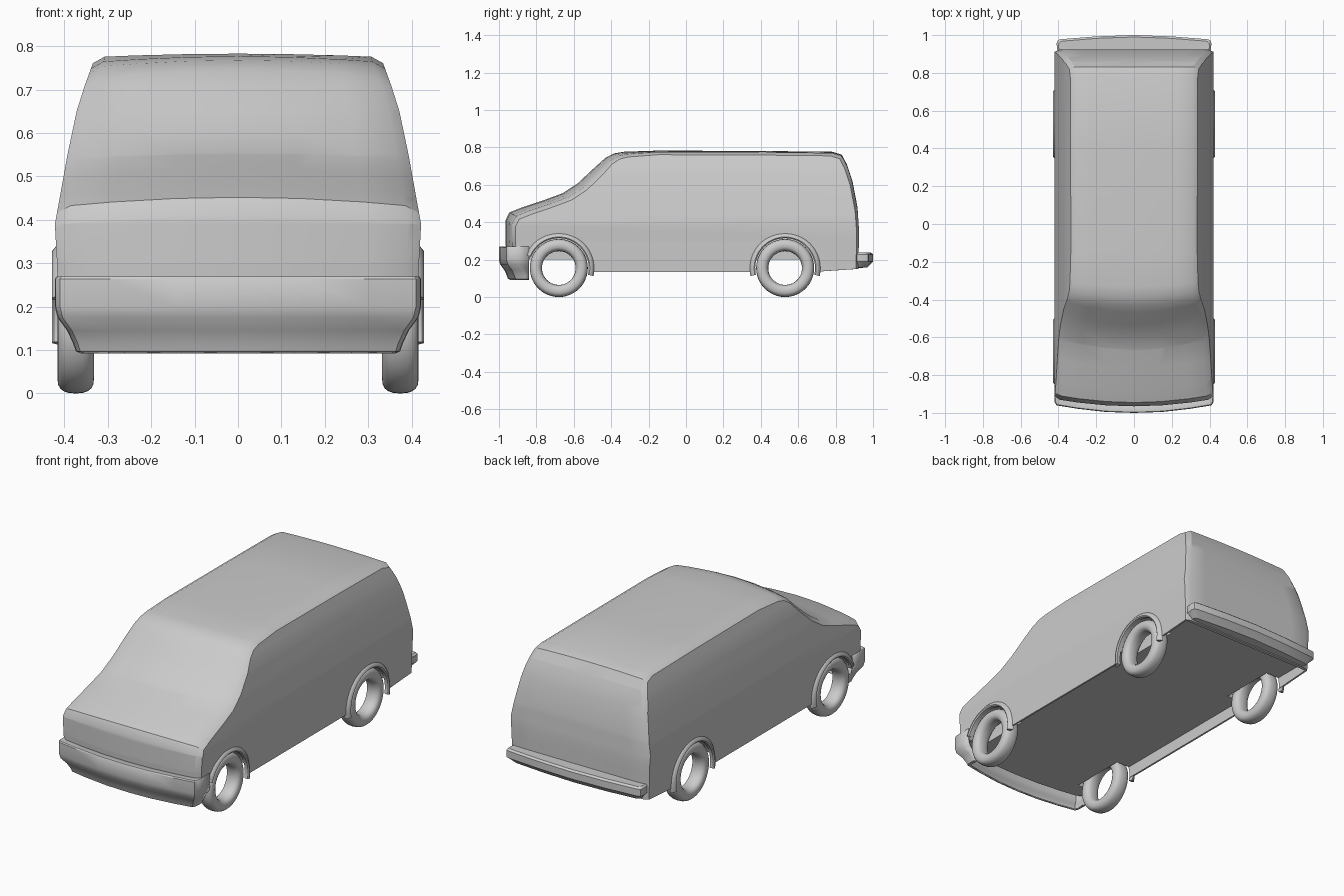
import bpy, bmesh, math

if "Cube" in bpy.data.objects:
    bpy.data.objects.remove(bpy.data.objects["Cube"])

WHEELS = {"front": -0.68, "rear": 0.53}
AXLE_Z = 0.155


def finish(name, bm, angle=30):
    bmesh.ops.recalc_face_normals(bm, faces=bm.faces)
    me = bpy.data.meshes.new(name)
    bm.to_mesh(me)
    bm.free()
    ob = bpy.data.objects.new(name, me)
    bpy.context.collection.objects.link(ob)
    smooth(ob, angle)
    return ob


def activate(ob):
    bpy.ops.object.select_all(action='DESELECT')
    ob.select_set(True)
    bpy.context.view_layer.objects.active = ob


def smooth(ob, angle):
    activate(ob)
    bpy.ops.object.shade_smooth_by_angle(angle=math.radians(angle))


def clamp(v):
    return max(0.0, min(1.0, v))


def skin(bm, rings, close_ring, close_loop=False):
    """Join rows of points with quads."""
    vs = [[bm.verts.new(p) for p in r] for r in rings]
    n = len(vs[0])
    for i in range(len(vs) if close_loop else len(vs) - 1):
        a, b = vs[i], vs[(i + 1) % len(vs)]
        for j in range(n if close_ring else n - 1):
            k = (j + 1) % n
            bm.faces.new((a[j], a[k], b[k], b[j]))
    return vs


# Body: side profile lofted across the width, then narrowed towards the roof
PROFILE = [(-0.96, 0.20), (-0.965, 0.30), (-0.965, 0.41), (-0.945, 0.452), (-0.88, 0.478),
           (-0.76, 0.518), (-0.66, 0.555), (-0.58, 0.607), (-0.50, 0.682), (-0.43, 0.745),
           (-0.385, 0.768), (-0.33, 0.777), (-0.15, 0.783), (0.40, 0.781), (0.78, 0.777),
           (0.832, 0.762), (0.86, 0.71), (0.89, 0.62), (0.917, 0.48), (0.925, 0.36),
           (0.922, 0.15), (0.70, 0.135), (-0.82, 0.135), (-0.88, 0.20)]
WIDTHS = [(0.10, 0.412), (0.30, 0.417), (0.39, 0.422), (0.45, 0.411), (0.55, 0.393),
          (0.65, 0.372), (0.71, 0.353), (0.765, 0.333), (0.80, 0.325)]


def half_width(z):
    for (z0, w0), (z1, w1) in zip(WIDTHS, WIDTHS[1:]):
        if z <= z1:
            return w0 + (w1 - w0) * (z - z0) / (z1 - z0)
    return WIDTHS[-1][1]


def body_point(u, y, z):
    front = clamp((-0.2 - y) / 0.3)
    high = clamp((z - 0.3) / 0.12)
    edge = 1 if abs(u) == 1 else 0
    y2 = y * (1 - 0.014 * edge) + 0.04 * u * u * front
    z2 = z - high * (u * u * (0.008 + 0.014 * front) + 0.014 * edge)
    return (u, y2, z2)


bm = bmesh.new()
rings = [[body_point(u, y, z) for y, z in PROFILE]
         for u in (-1, -0.93, -0.7, -0.35, 0, 0.35, 0.7, 0.93, 1)]
vs = skin(bm, rings, True)
bm.faces.new(vs[0])
bm.faces.new(vs[-1])
for z, _ in WIDTHS[1:-2]:
    bmesh.ops.bisect_plane(bm, geom=bm.verts[:] + bm.edges[:] + bm.faces[:],
                           plane_co=(0, 0, z), plane_no=(0, 0, 1))
for v in bm.verts:
    v.co.x *= half_width(v.co.z)
body = finish("body", bm)


# Cutters: hollow underside and wheel wells
def box_cutter():
    bpy.ops.mesh.primitive_cube_add(size=1, location=(0, -0.15, 0.1))
    bpy.context.object.scale = (0.806, 2.11, 0.2)
    return bpy.context.object


def well_cutter(x, y):
    bpy.ops.mesh.primitive_cylinder_add(vertices=48, radius=0.164, depth=0.3,
                                        location=(x, y, AXLE_Z), rotation=(0, math.pi / 2, 0))
    return bpy.context.object


cutters = [box_cutter()] + [well_cutter(s * 0.473, y) for s in (-1, 1) for y in WHEELS.values()]
for c in cutters:
    m = body.modifiers.new("cut", 'BOOLEAN')
    m.operation = 'DIFFERENCE'
    m.solver = 'EXACT'
    m.object = c
    activate(body)
    bpy.ops.object.modifier_apply(modifier=m.name)
    bpy.data.objects.remove(c)
smooth(body, 30)


# Wheels and arch flares: sections (radius, x) turned about the axle
def lathe(name, section, side, y, a0, a1, steps, angle):
    full = a1 - a0 == 360
    rings = []
    for i in range(steps if full else steps + 1):
        a = math.radians(a0 + (a1 - a0) * i / steps)
        rings.append([(side * x, y + r * math.cos(a), AXLE_Z + r * math.sin(a))
                      for r, x in section])
    bm = bmesh.new()
    vs = skin(bm, rings, True, full)
    if not full:
        bm.faces.new(vs[0])
        bm.faces.new(vs[-1])
    return finish(name, bm, angle)


def power(v):
    return math.copysign(abs(v) ** 0.8, v)


tyre = [(0.1225 + 0.0325 * power(math.cos(t)), 0.374 + 0.042 * power(math.sin(t)))
        for t in (2 * math.pi * k / 20 for k in range(20))]
flare = [(0.160, 0.405), (0.160, 0.424), (0.166, 0.429), (0.174, 0.428), (0.188, 0.416),
         (0.190, 0.405)]
for label, y in WHEELS.items():
    for side, s in (("left", -1), ("right", 1)):
        lathe(f"{label}_{side}_tyre", tyre, s, y, 0, 360, 48, 60)
        end = 158 if label == "front" else 193
        lathe(f"{label}_{side}_arch", flare, s, y, -13, end, 28, 40)


# Bumpers: rows (z, inset) following a half plan path that is mirrored
def bumper(name, path, rows, closed):
    full = [(-x, y) for x, y in path] + [(x, y) for x, y in path[-2::-1]]
    y_end = abs(path[0][1])
    rings = []
    for x, y in full:
        rings.append([(x * (1 - d / 0.42), math.copysign(max(abs(y) - d, y_end), y), z)
                      for z, d in rows])
    bm = bmesh.new()
    vs = skin(bm, rings, closed)
    if closed:
        bm.faces.new(vs[0])
        bm.faces.new(vs[-1])
    return finish(name, bm, 35)


front = bumper("front_bumper",
               [(0.42, -0.84), (0.422, -0.90), (0.42, -0.945), (0.41, -0.96), (0.3, -0.978),
                (0.15, -0.995), (0, -1.0)],
               [(0.27, 0.07), (0.27, 0.004), (0.264, 0), (0.20, 0), (0.175, 0.006),
                (0.145, 0.028), (0.115, 0.042), (0.097, 0.048), (0.092, 0.06)], False)
m = front.modifiers.new("thickness", 'SOLIDIFY')
m.thickness = 0.006
m.offset = -1

bumper("rear_bumper",
       [(0.405, 0.912), (0.41, 0.955), (0.405, 0.972), (0.39, 0.978), (0.2, 0.993), (0, 1.0)],
       [(0.235, 0.08), (0.237, 0.01), (0.228, 0), (0.19, 0), (0.178, 0.012),
        (0.158, 0.03), (0.155, 0.08)], True)
